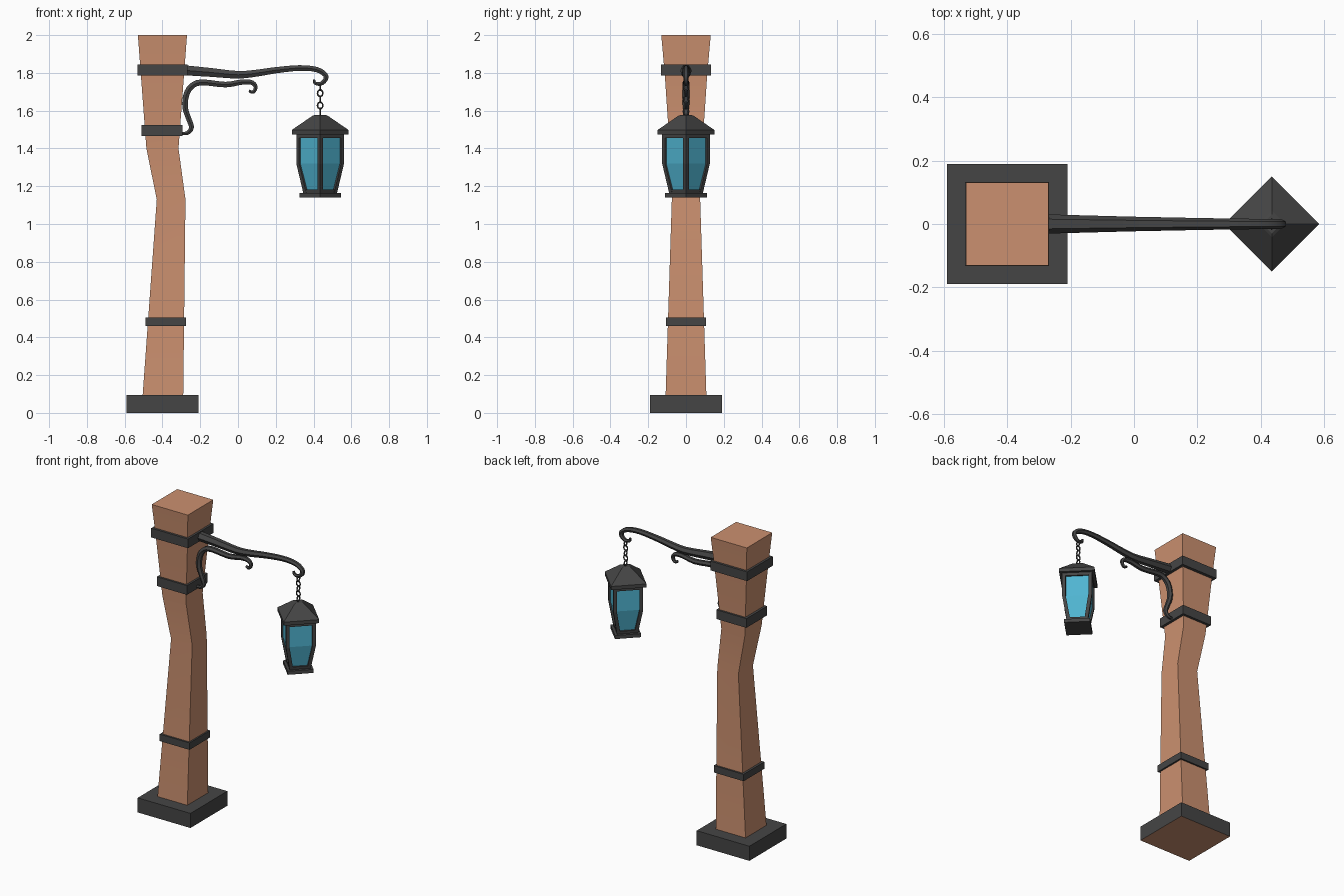
import bpy, bmesh, math
from mathutils import Vector

if "Cube" in bpy.data.objects:
    bpy.data.objects.remove(bpy.data.objects["Cube"])


def material(name, color):
    m = bpy.data.materials.new(name)
    m.diffuse_color = (*color, 1)
    m.use_nodes = True
    m.node_tree.nodes["Principled BSDF"].inputs["Base Color"].default_value = m.diffuse_color
    return m


IRON = material("iron", (0.06, 0.06, 0.06))
WOOD = material("wood", (0.60, 0.28, 0.16))
GLASS = material("glass", (0.08, 0.46, 0.64))


def loft(name, rings, mat, smooth=None):
    """Skin a list of equal-sized point rings and cap both ends."""
    bm = bmesh.new()
    loops = [[bm.verts.new(p) for p in ring] for ring in rings]
    n = len(loops[0])
    for a, b in zip(loops, loops[1:]):
        for i in range(n):
            j = (i + 1) % n
            bm.faces.new((a[i], a[j], b[j], b[i]))
    bm.faces.new(loops[0][::-1])
    bm.faces.new(loops[-1])
    bmesh.ops.recalc_face_normals(bm, faces=bm.faces)
    me = bpy.data.meshes.new(name)
    bm.to_mesh(me)
    bm.free()
    me.materials.append(mat)
    if smooth:
        me.shade_smooth()
        me.set_sharp_from_angle(angle=math.radians(smooth))
    ob = bpy.data.objects.new(name, me)
    bpy.context.collection.objects.link(ob)
    return ob


def rect(z, x0, x1, y):
    return [(x0, -y, z), (x1, -y, z), (x1, y, z), (x0, y, z)]


def diamond(z, r, cx=0.435):
    return [(cx + r, 0, z), (cx, r, z), (cx - r, 0, z), (cx, -r, z)]


def spline(points, steps):
    """Catmull-Rom through (x, z, radius) points."""
    p = [Vector(q) for q in points]
    p = [2 * p[0] - p[1]] + p + [2 * p[-1] - p[-2]]
    out = []
    for a, b, c, d in zip(p, p[1:], p[2:], p[3:]):
        for k in range(steps):
            t = k / steps
            out.append(0.5 * (2 * b + (c - a) * t + (2 * a - 5 * b + 4 * c - d) * t * t
                              + (3 * b - a - 3 * c + d) * t ** 3))
    return out + [p[-2]]


def sweep(name, points, sides, mat, steps=3, smooth=None):
    """Tapered bar that follows (x, z, radius) points in the XZ plane."""
    path = spline(points, steps)
    rings = []
    for i, p in enumerate(path):
        q, r = path[max(i - 1, 0)], path[min(i + 1, len(path) - 1)]
        tx, tz = Vector((r.x - q.x, r.y - q.y)).normalized()
        ring = []
        for k in range(sides):
            a = 2 * math.pi * k / sides
            u, v = p.z * math.sin(a), p.z * math.cos(a)
            ring.append((p.x - tz * u, v, p.y + tx * u))
        rings.append(ring)
    return loft(name, rings, mat, smooth)


# Stone foot, with the wood colour on its underside
foot = loft("foot", [rect(0, -0.59, -0.21, 0.19), rect(0.095, -0.59, -0.21, 0.19)], IRON)
foot.data.materials.append(WOOD)
for f in foot.data.polygons:
    if f.normal.z < -0.9:
        f.material_index = 1

# Crooked wooden post
loft("post", [rect(0.09, -0.505, -0.29, 0.108), rect(1.13, -0.43, -0.278, 0.075),
              rect(1.4, -0.485, -0.315, 0.086), rect(1.8, -0.515, -0.285, 0.113),
              rect(2.0, -0.53, -0.27, 0.131)], WOOD, 30)

# Iron bands around the post
for name, z0, z1, x0, x1, y in (("lower_band", 0.46, 0.505, -0.49, -0.275, 0.107),
                                ("middle_band", 1.465, 1.525, -0.51, -0.293, 0.107),
                                ("upper_band", 1.785, 1.845, -0.533, -0.268, 0.132)):
    loft(name, [rect(z0, x0, x1, y), rect(z1, x0, x1, y)], IRON)

# Curved arm with hook, and the scroll brace below it
sweep("arm", [(-0.3, 1.815, 0.031), (-0.15, 1.803, 0.027), (0, 1.79, 0.023),
              (0.1, 1.799, 0.021), (0.2, 1.814, 0.019), (0.325, 1.826, 0.017),
              (0.415, 1.818, 0.016), (0.462, 1.79, 0.015), (0.462, 1.763, 0.014),
              (0.437, 1.742, 0.012), (0.408, 1.746, 0.010), (0.402, 1.765, 0.007)],
      6, IRON, 3, 40)
sweep("brace", [(-0.3, 1.48, 0.008), (-0.267, 1.482, 0.012), (-0.246, 1.512, 0.015),
                (-0.262, 1.56, 0.016), (-0.280, 1.618, 0.017), (-0.274, 1.682, 0.018),
                (-0.247, 1.728, 0.018), (-0.193, 1.75, 0.018), (-0.066, 1.738, 0.017),
                (0.024, 1.752, 0.016), (0.075, 1.748, 0.014), (0.094, 1.724, 0.012),
                (0.080, 1.698, 0.010), (0.058, 1.705, 0.008)], 6, IRON, 3, 40)

# Chain of alternating links
for i in range(5):
    bpy.ops.mesh.primitive_torus_add(
        major_segments=10, minor_segments=5, major_radius=0.014, minor_radius=0.0045,
        location=(0.435, 0, 1.725 - 0.0325 * i),
        rotation=(math.pi / 2, 0, math.pi / 2 * (i % 2 == 0)))
    link = bpy.context.object
    link.name = f"chain_link_{i + 1}"
    link.scale.y = 1.2
    link.data.materials.append(IRON)

# Lantern: roof, rims, base plate and glass, set corner-on to the front
loft("lantern_roof", [diamond(1.475, 0.15), diamond(1.498, 0.15), diamond(1.572, 0.042),
                      diamond(1.577, 0.03)], IRON)
loft("lantern_top_rim", [diamond(1.455, 0.126), diamond(1.476, 0.126)], IRON)
loft("lantern_bottom_rim", [diamond(1.16, 0.086), diamond(1.182, 0.091)], IRON)
loft("lantern_base", [diamond(1.14, 0.11), diamond(1.163, 0.11)], IRON)
loft("lantern_glass", [diamond(1.165, 0.072), diamond(1.32, 0.113), diamond(1.47, 0.113)], GLASS)

# Four bent corner bars
for k in range(4):
    bar = sweep(f"lantern_bar_{k + 1}", [(0.073, 1.16, 0.015), (0.111, 1.32, 0.015),
                                         (0.111, 1.475, 0.015)], 4, IRON, 1)
    bar.location.x = 0.435
    bar.rotation_euler.z = k * math.pi / 2
